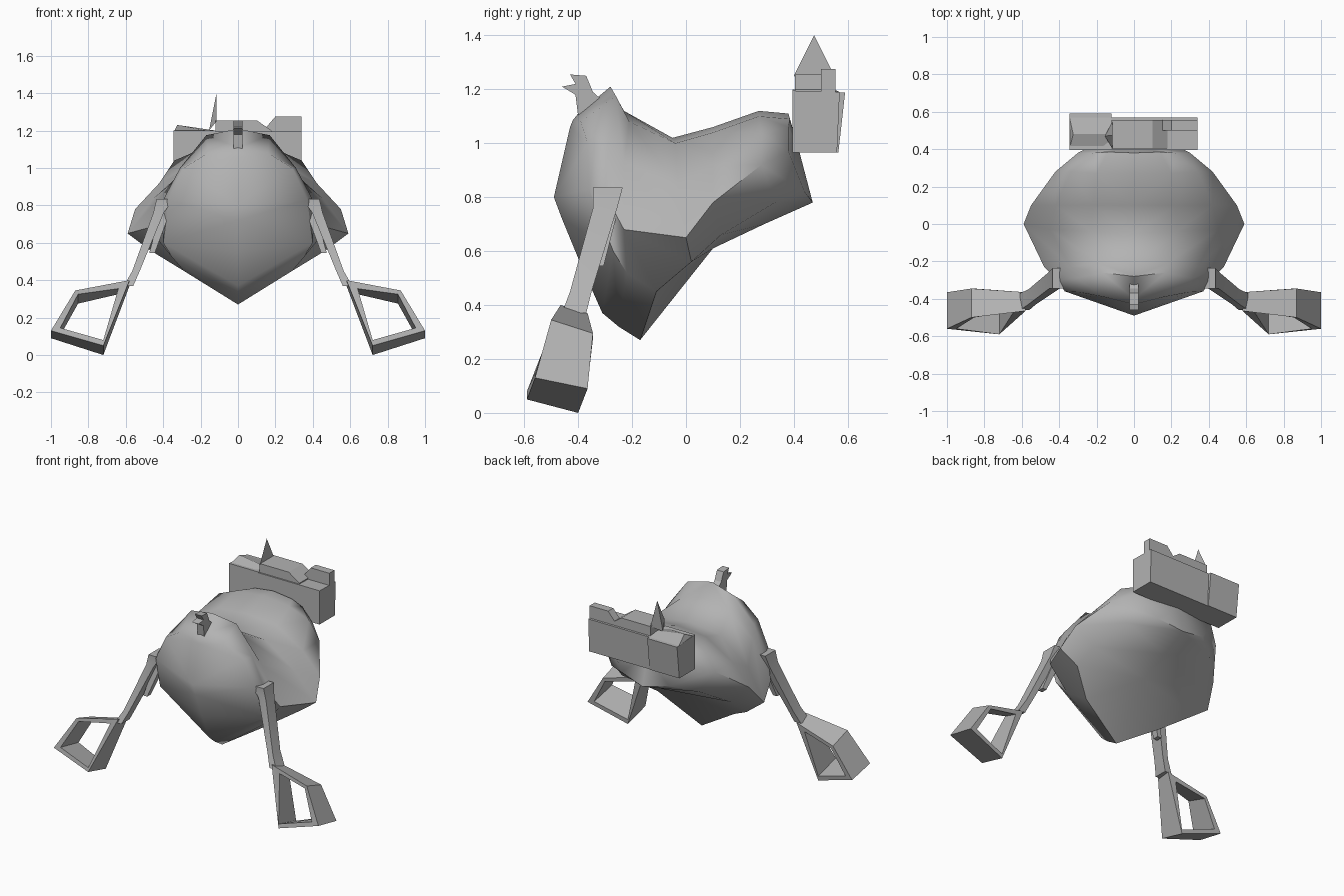
import bpy
import bmesh
from math import radians

default_cube = bpy.data.objects.get("Cube")
if default_cube:
    bpy.data.objects.remove(default_cube, do_unlink=True)

# The single plain colour
grey = bpy.data.materials.new("plain_grey")
grey.use_nodes = True
grey_colour = (0.45, 0.45, 0.45, 1)
grey.diffuse_color = grey_colour
grey.node_tree.nodes["Principled BSDF"].inputs["Base Color"].default_value = grey_colour


def finish(name, bm, mirrored=False, angle=50):
    """Turn a bmesh into a named object, optionally mirrored across x."""
    bmesh.ops.remove_doubles(bm, verts=bm.verts, dist=0.0005)
    bmesh.ops.recalc_face_normals(bm, faces=bm.faces)
    mesh = bpy.data.meshes.new(name)
    bm.to_mesh(mesh)
    bm.free()
    mesh.materials.append(grey)
    obj = bpy.data.objects.new(name, mesh)
    bpy.context.collection.objects.link(obj)
    if mirrored:
        mirror = obj.modifiers.new("mirror", "MIRROR")
        mirror.use_clip = True
    bpy.ops.object.select_all(action="DESELECT")
    obj.select_set(True)
    bpy.context.view_layer.objects.active = obj
    bpy.ops.object.shade_smooth_by_angle(angle=radians(angle))
    return obj


def skin(bm, rows, closed=False):
    """Bridge rows of points with faces, dropping collapsed corners."""
    grid = [[bm.verts.new(p) for p in row] for row in rows]
    for a, b in zip(grid, grid[1:]):
        count = len(a) if closed else len(a) - 1
        for i in range(count):
            j = (i + 1) % len(a)
            corners = []
            for v in (a[i], a[j], b[j], b[i]):
                if all((v.co - c.co).length > 0.001 for c in corners):
                    corners.append(v)
            if len(corners) > 2:
                bm.faces.new(corners)
    return grid


def loft(name, rows, mirrored=False, angle=50):
    """Closed solid through a series of matching loops."""
    bm = bmesh.new()
    grid = skin(bm, rows, closed=True)
    bm.faces.new(grid[0])
    bm.faces.new(grid[-1])
    return finish(name, bm, mirrored, angle)


# Body: half sections from nose to tail, each running from spine to keel
spine = [(-.42, 1.085), (-.4, 1.11), (-.28, 1.21), (-.23, 1.12), (-.05, 1.02),
         (.1, 1.06), (.27, 1.12), (.38, 1.11)]
keel = [(-.31, .37), (-.31, .37), (-.25, .32), (-.17, .27), (.1, .61),
        (.1, .61), (.29, .7), (.47, .78)]
flanks = [
    [(0, -.43, 1.06), (0, -.49, .8), (0, -.46, .72), (0, -.39, .55)],
    [(.16, -.39, 1.08), (.29, -.365, 1.0), (.37, -.36, .83), (.4, -.27, .6)],
    [(.17, -.26, 1.175), (.31, -.29, 1.0), (.41, -.3, .81), (.35, -.22, .52)],
    [(.18, -.21, 1.08), (.34, -.23, .93), (.48, -.23, .68), (.29, -.11, .45)],
    [(.23, -.04, 1.0), (.45, -.03, .84), (.59, 0, .65), (.47, .02, .56)],
    [(.22, .1, 1.04), (.42, .1, .92), (.55, .1, .78), (.43, .13, .66)],
    [(.2, .27, 1.1), (.34, .28, 1.04), (.42, .28, .92), (.33, .33, .78)],
    [(.14, .385, 1.09), (.22, .38, 1.06), (.3, .38, .97), (.18, .44, .82)],
]
bm = bmesh.new()
sections = [[(0, *top), *flank, (0, *low)]
            for top, flank, low in zip(spine, flanks, keel)]
tail = skin(bm, sections)[-1]
# Tail closed by a fan around a central point
hub = bm.verts.new((0, .42, .97))
for a, b in zip(tail, tail[1:]):
    bm.faces.new((a, b, hub))
finish("body", bm, True, 60)

# Crest at the front of the head: flat plume outline in (y, z)
plume = [(-.3, 1.15), (-.4, 1.1), (-.41, 1.18), (-.46, 1.21),
         (-.41, 1.22), (-.43, 1.255), (-.37, 1.25), (-.345, 1.19)]
loft("crest", [[(x, y, z) for y, z in plume] for x in (-.025, .025)], angle=20)


# Legs: flat tapering struts
def slab(centre, width, depth):
    """Horizontal rectangle around a centre point."""
    x, y, z = centre
    return [(x + sx * width, y + sy * depth, z)
            for sx, sy in ((-1, -1), (1, -1), (1, 1), (-1, 1))]


loft("legs", [slab((.39, -.29, .835), .045, .055), slab((.425, -.3, .76), .028, .045),
              slab((.545, -.39, .45), .02, .04), slab((.585, -.415, .37), .025, .045)],
     True, 30)
loft("leg_braces", [slab((.39, -.28, .76), .025, .03),
                    slab((.46, -.325, .545), .015, .02)], True, 30)

# Feet: open four-sided frames, tilted back; each corner has
# an outer and an inner point, the front and back y, and the drop of the back edge
corners = [
    ((.58, .4), (.64, .355), (-.465, -.365), .03),
    ((.87, .345), (.855, .325), (-.5, -.345), .05),
    ((1, .13), (.95, .145), (-.56, -.365), .04),
    ((.72, .05), (.72, .08), (-.59, -.4), .05),
]
bm = bmesh.new()
rings = []
for (ox, oz), (ix, iz), (front, back), drop in corners:
    rings.append([(ox, front, oz), (ox, back, oz - drop),
                  (ix, back, iz - drop), (ix, front, iz)])
skin(bm, rings + rings[:1], closed=True)
finish("feet", bm, True, 45)


# Pack carried over the tail: two offset blocks
def block(name, low, high, taper=0):
    """Box from two corners, its back upper edge drawn in by taper."""
    (x, y, z), (X, Y, Z) = low, high
    rows = [[(s, y, z), (s, Y - taper, z), (s, Y, Z - taper / 2), (s, y, Z)]
            for s in (x, X)]
    return loft(name, rows, angle=30)


block("pack_right", (-.345, .395, .965), (-.12, .59, 1.2), .025)
block("pack_left", (-.12, .395, .965), (.34, .57, 1.195), .01)
loft("pack_ridge", [[(-.345, .4, 1.19), (-.345, .57, 1.19), (-.325, .48, 1.23)],
                    [(-.12, .4, 1.19), (-.12, .57, 1.19), (-.12, .48, 1.2)]], angle=30)
loft("pack_ledge", [[(x, .405, 1.18), (x, .555, 1.18), (x, .555, z), (x, .405, z)]
                    for x, z in ((-.12, 1.255), (.1, 1.255), (.18, 1.2))], angle=20)

# Raised wedge and thin spike on the pack
loft("pack_wedge", [[(x, .5, 1.19), (x, .555, 1.19), (x, .555, z), (x, .5, z)]
                    for x, z in ((.14, 1.205), (.2, 1.275), (.34, 1.275))], angle=30)
bm = bmesh.new()
base = [bm.verts.new(p) for p in ((-.155, .47, 1.2), (-.115, .4, 1.25), (-.115, .55, 1.25))]
tip = bm.verts.new((-.115, .475, 1.4))
bm.faces.new(base)
for i in range(3):
    bm.faces.new((base[i], base[i - 1], tip))
finish("pack_spike", bm, angle=30)
